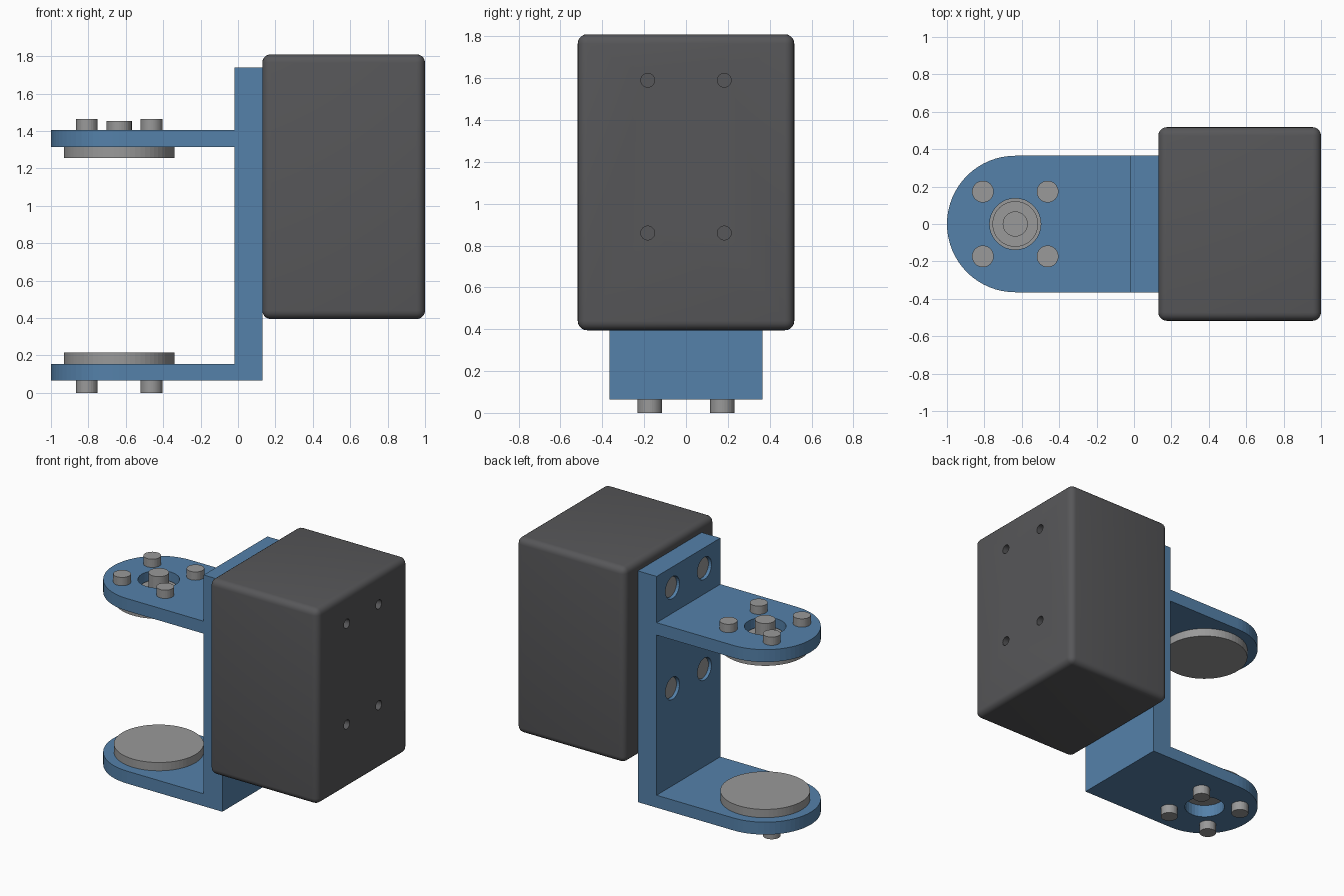
import bpy, bmesh, math
from mathutils import Matrix, Vector

if "Cube" in bpy.data.objects:
    bpy.data.objects.remove(bpy.data.objects["Cube"])

PX, R = -0.635, 0.365           # pivot position and arm end radius
HOLES = [(y, z) for y in (-0.183, 0.183) for z in (0.86, 1.59)]


def material(name, color):
    m = bpy.data.materials.new(name)
    m.diffuse_color = (*color, 1)
    m.use_nodes = True
    m.node_tree.nodes["Principled BSDF"].inputs["Base Color"].default_value = m.diffuse_color
    return m


blue = material("blue_paint", (0.09, 0.22, 0.40))
dark = material("dark_grey", (0.095, 0.095, 0.1))
grey = material("metal_grey", (0.32, 0.32, 0.32))


def add(name, bm, mat=None):
    bmesh.ops.recalc_face_normals(bm, faces=bm.faces)
    me = bpy.data.meshes.new(name)
    bm.to_mesh(me)
    bm.free()
    ob = bpy.data.objects.new(name, me)
    bpy.context.collection.objects.link(ob)
    if mat:
        me.materials.append(mat)
    return ob


def prism(name, pts, vec, mat=None):
    bm = bmesh.new()
    face = bm.faces.new([bm.verts.new(p) for p in pts])
    ext = bmesh.ops.extrude_face_region(bm, geom=[face])
    verts = [v for v in ext["geom"] if isinstance(v, bmesh.types.BMVert)]
    bmesh.ops.translate(bm, verts=verts, vec=vec)
    return add(name, bm, mat)


def rod(name, a, b, r, mat=None, n=32):
    """Cylinder from point a to point b."""
    a, b = Vector(a), Vector(b)
    bm = bmesh.new()
    rot = (b - a).to_track_quat('Z', 'Y').to_matrix().to_4x4()
    bmesh.ops.create_cone(bm, cap_ends=True, segments=n, radius1=r, radius2=r,
                          depth=(b - a).length,
                          matrix=Matrix.Translation((a + b) / 2) @ rot)
    return add(name, bm, mat)


def boolean(ob, cutter, op='DIFFERENCE'):
    mod = ob.modifiers.new("cut", 'BOOLEAN')
    mod.operation, mod.object, mod.solver = op, cutter, 'EXACT'
    bpy.context.view_layer.objects.active = ob
    bpy.ops.object.modifier_apply(modifier=mod.name)
    bpy.data.objects.remove(cutter)


# Bracket: side profile intersected with the round-ended plan outline
side = [(-1.2, .065), (.13, .065), (.13, 1.74), (-.02, 1.74), (-.02, 1.405),
        (-1.2, 1.405), (-1.2, 1.315), (-.02, 1.315), (-.02, .155), (-1.2, .155)]
bracket = prism("bracket", [(x, -0.6, z) for x, z in side], (0, 1.2, 0), blue)
arc = [math.pi / 2 + math.pi * i / 32 for i in range(33)]
plan = [(PX + R * math.cos(t), R * math.sin(t), -0.2) for t in arc]
plan += [(0.3, -R, -0.2), (0.3, R, -0.2)]
boolean(bracket, prism("plan_outline", plan, (0, 0, 2.4)), 'INTERSECT')
boolean(bracket, rod("pivot_bore", (PX, 0, -0.1), (PX, 0, 2), 0.137))
for y, z in HOLES:
    boolean(bracket, rod("plate_bore", (-0.2, y, z), (0.3, y, z), 0.08))

# Motor housing with rounded edges and screw holes in the outer face
bm = bmesh.new()
bmesh.ops.create_cube(bm, size=1, matrix=Matrix.Translation((0.565, 0, 1.1025))
                      @ Matrix.Diagonal((0.87, 1.035, 1.415, 1)))
bmesh.ops.bevel(bm, geom=bm.edges[:], offset=0.045, segments=5, profile=0.5,
                affect='EDGES')
housing = add("housing", bm, dark)
for y, z in HOLES:
    boolean(housing, rod("screw_bore", (0.9, y, z), (1.1, y, z), 0.033, n=24))
bpy.ops.object.select_all(action='DESELECT')
housing.select_set(True)
bpy.context.view_layer.objects.active = housing
bpy.ops.object.shade_smooth_by_angle(angle=math.radians(30))

# Screw heads recessed in the back plate
for y, z in HOLES:
    rod("plate_screw", (0, y, z), (0.13, y, z), 0.074, grey)

# Pivot discs on the inner faces of the arms
rod("lower_disc", (PX, 0, 0.155), (PX, 0, 0.215), 0.295, grey, 64)
rod("upper_disc", (PX, 0, 1.255), (PX, 0, 1.315), 0.295, grey, 64)
rod("upper_boss", (PX, 0, 1.31), (PX, 0, 1.345), 0.122, grey, 48)
rod("centre_screw", (PX, 0, 1.34), (PX, 0, 1.455), 0.067, grey)

# Four screws on the outside of each arm
for dx in (-0.173, 0.173):
    for y in (-0.173, 0.173):
        rod("upper_screw", (PX + dx, y, 1.405), (PX + dx, y, 1.465), 0.058, grey)
        rod("lower_screw", (PX + dx, y, 0), (PX + dx, y, 0.065), 0.058, grey)
